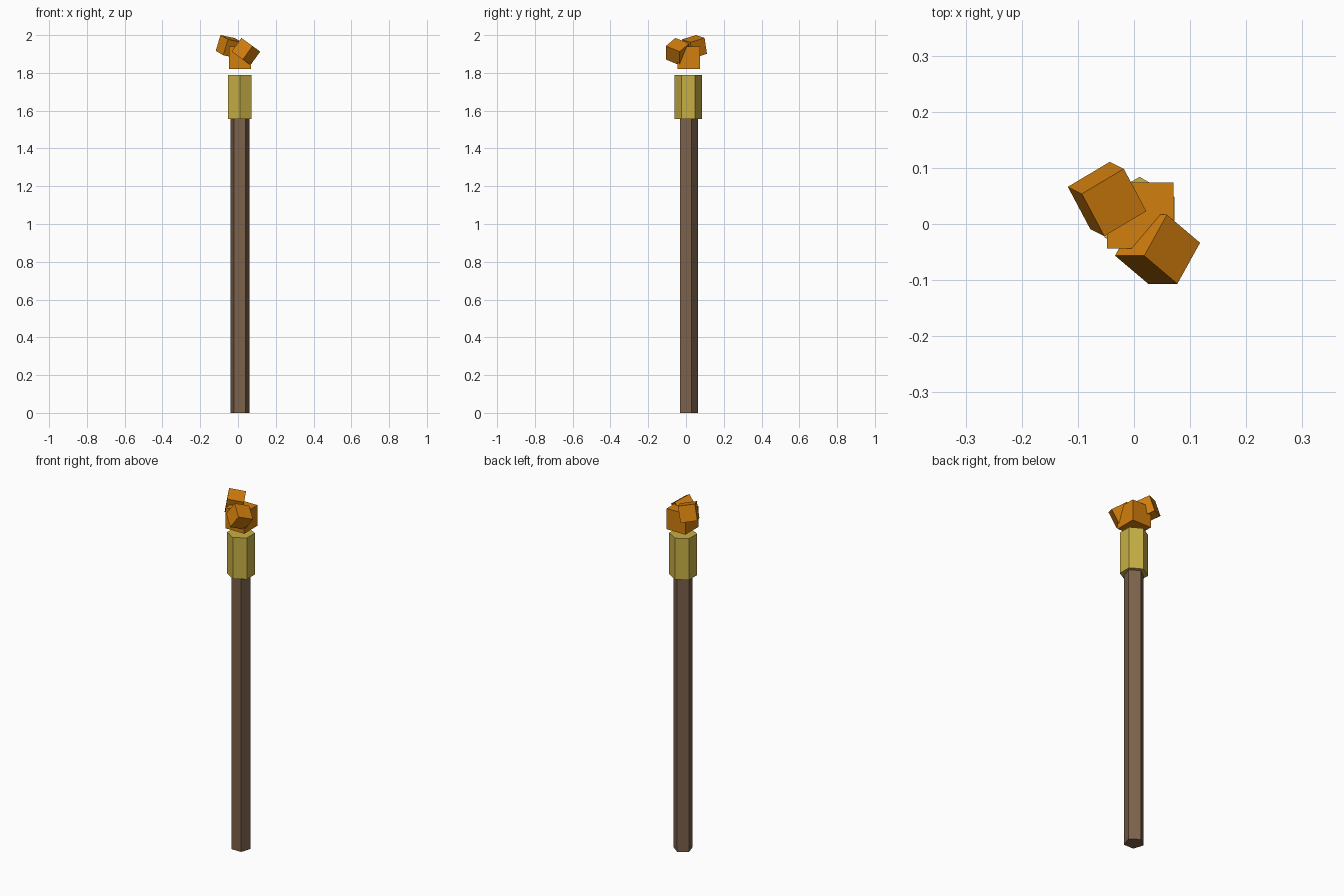
import bpy
import bmesh
from math import pi
from mathutils import Matrix, Vector

cube = bpy.data.objects.get("Cube")
if cube:
    bpy.data.objects.remove(cube, do_unlink=True)


def material(name, rgb):
    mat = bpy.data.materials.new(name)
    mat.use_nodes = True
    mat.diffuse_color = (*rgb, 1)
    mat.node_tree.nodes["Principled BSDF"].inputs["Base Color"].default_value = (*rgb, 1)
    return mat


wood = material("brown wood", (0.20, 0.12, 0.07))
brass = material("yellow brass", (0.57, 0.43, 0.06))
flame = material("orange flame", (0.65, 0.21, 0.004))

AXIS = (0.01, 0.012)


def add_object(name, bm, mat):
    mesh = bpy.data.meshes.new(name)
    bm.to_mesh(mesh)
    bm.free()
    mesh.materials.append(mat)
    obj = bpy.data.objects.new(name, mesh)
    bpy.context.collection.objects.link(obj)
    return obj


def prism(name, sides, radius, bottom, top, mat):
    """Upright prism with one corner pointing to the back."""
    bm = bmesh.new()
    place = Matrix.Translation((*AXIS, (bottom + top) / 2))
    # The first corner of a cone lies on +y or +x depending on the build, so place it explicitly
    rings = []
    for z in (bottom - top, top - bottom):
        rings.append([bm.verts.new(place @ (Matrix.Rotation(2 * pi * i / sides, 3, "Z")
                                            @ Vector((0, radius, z / 2))))
                      for i in range(sides)])
    low, high = rings
    bm.faces.new(low[::-1])
    bm.faces.new(high)
    for i in range(sides):
        j = (i + 1) % sides
        bm.faces.new((low[i], low[j], high[j], high[i]))
    return add_object(name, bm, mat)


def block(name, size, centre, mat, up=(0, 0, 1), side=(1, 0, 0)):
    """Cube turned so that its top faces 'up' and one side faces 'side'."""
    n = Vector(up).normalized()
    a = Vector(side)
    a = (a - n * a.dot(n)).normalized()
    turn = Matrix((a, n.cross(a), n)).transposed().to_4x4()
    bm = bmesh.new()
    bmesh.ops.create_cube(bm, size=size, matrix=Matrix.Translation(centre) @ turn)
    return add_object(name, bm, mat)


# Handle and collar
prism("handle", 5, 0.0526, 0, 1.56, wood)
prism("collar", 6, 0.072, 1.555, 1.79, brass)

# Flame made of three blocks
block("flame_core", 0.118, (0.011, 0.015, 1.88), flame)
block("flame_front_block", 0.0885, (0.042, -0.045, 1.913), flame,
      up=(0.588, 0, 0.809), side=(0.667, -0.565, -0.485))
block("flame_back_block", 0.0885, (-0.048, 0.0446, 1.939), flame,
      up=(0.282, -0.141, 0.949), side=(0.847, 0.504, -0.177))
